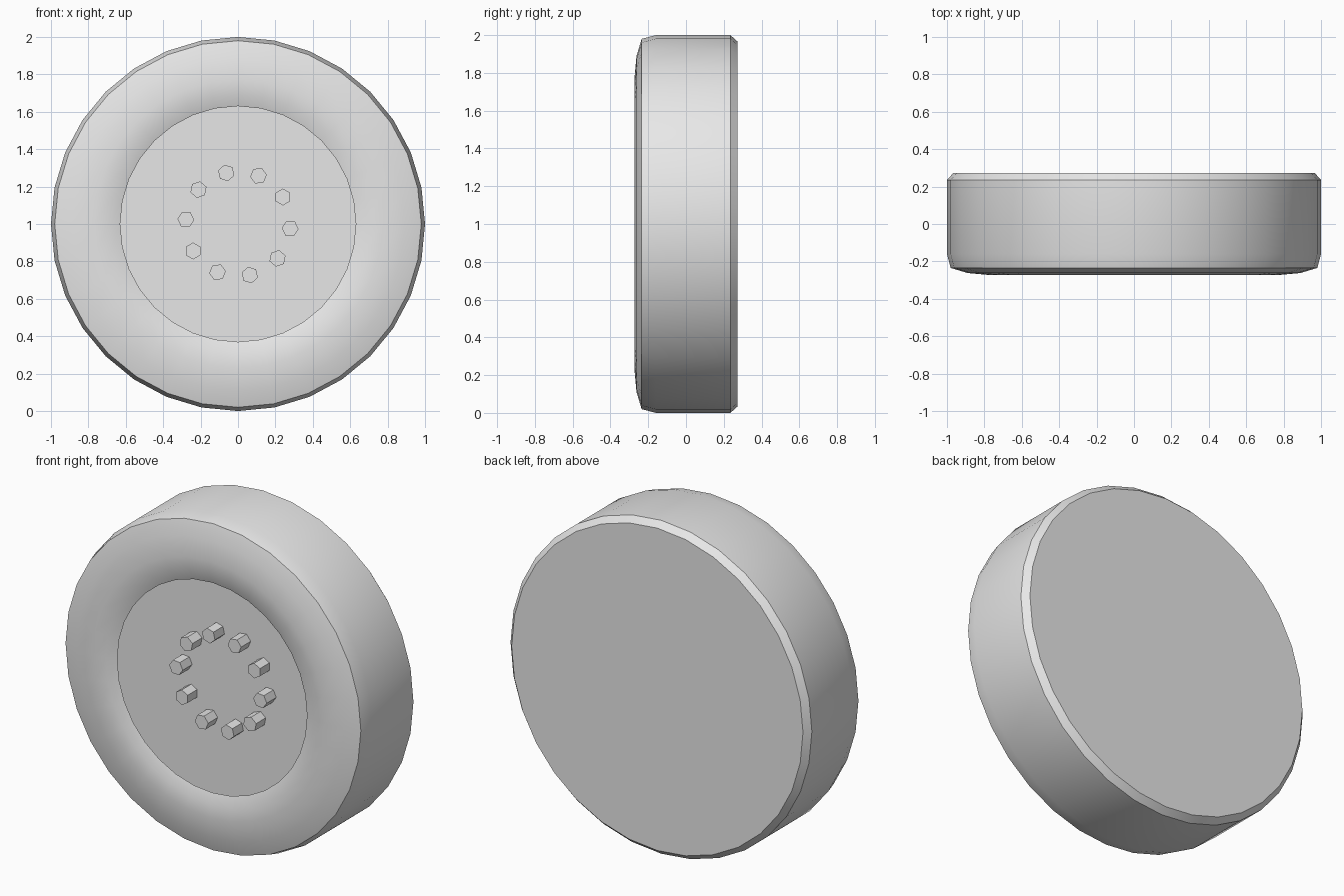
import bpy, bmesh
from math import sin, cos, pi, radians

cube = bpy.data.objects.get("Cube")
if cube:
    bpy.data.objects.remove(cube, do_unlink=True)

grey = bpy.data.materials.new("light grey")
grey.use_nodes = True
grey.diffuse_color = (0.8, 0.8, 0.8, 1)
grey.node_tree.nodes["Principled BSDF"].inputs["Base Color"].default_value = (0.8, 0.8, 0.8, 1)

SIDES = 32


def lathe(name, profile, cap_first=False, cap_last=False, sides=SIDES,
          centre=(0, 1), turn=0.0, smooth_angle=None):
    """Spin (radius, y) points about a front-to-back axis."""
    bm = bmesh.new()
    rings = []
    for r, y in profile:
        rings.append([bm.verts.new((centre[0] + r * cos(turn + 2 * pi * i / sides), y,
                                    centre[1] + r * sin(turn + 2 * pi * i / sides)))
                      for i in range(sides)])
    for a, b in zip(rings, rings[1:]):
        for i in range(sides):
            j = (i + 1) % sides
            bm.faces.new((a[i], b[i], b[j], a[j]))
    if cap_first:
        bm.faces.new(rings[0])
    if cap_last:
        bm.faces.new(rings[-1][::-1])
    mesh = bpy.data.meshes.new(name)
    bm.to_mesh(mesh)
    bm.free()
    mesh.materials.append(grey)
    obj = bpy.data.objects.new(name, mesh)
    bpy.context.collection.objects.link(obj)
    if smooth_angle:
        bpy.ops.object.select_all(action='DESELECT')
        obj.select_set(True)
        bpy.context.view_layer.objects.active = obj
        bpy.ops.object.shade_smooth_by_angle(angle=radians(smooth_angle))
    return obj


# Tyre: rounded front lip, shoulder, tread, bevelled closed back
lathe("tyre", [(0.63, -0.245), (0.69, -0.266), (0.77, -0.273), (0.89, -0.262),
               (0.98, -0.235), (1.0, -0.16), (1.0, 0.235), (0.967, 0.272)],
      cap_last=True, smooth_angle=30)

# Wheel disc set back behind the lip
lathe("wheel_disc", [(0.985, -0.1), (0.985, -0.08)], cap_first=True, cap_last=True)

# Ring of hexagonal wheel nuts
for k in range(10):
    a = radians(-5 + 36 * k)
    lathe(f"wheel_nut_{k + 1}", [(0.045, -0.19), (0.045, -0.09)], cap_first=True,
          cap_last=True, sides=6, turn=a,
          centre=(0.28 * cos(a), 1 + 0.28 * sin(a)))
